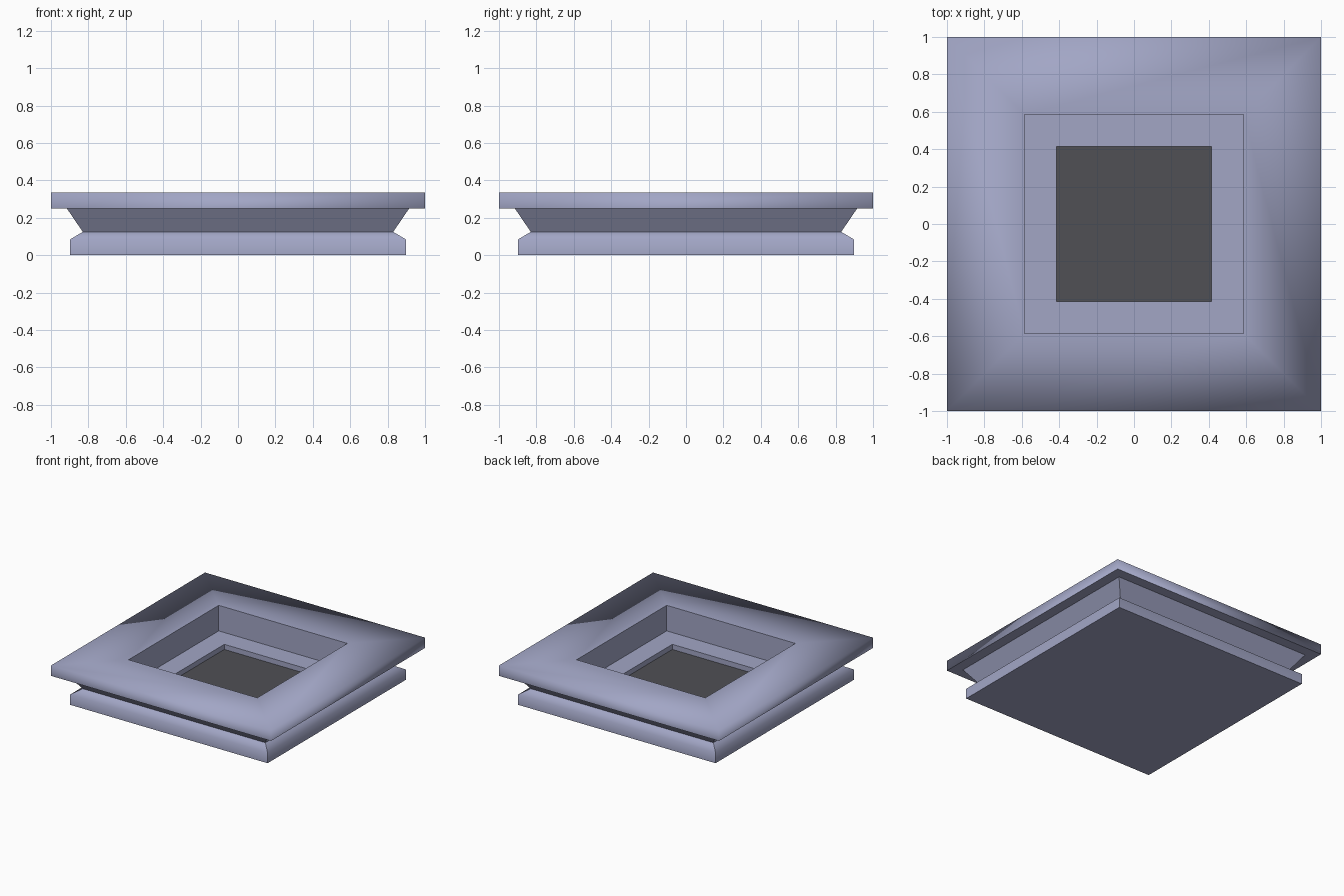
import bpy, bmesh

if "Cube" in bpy.data.objects:
    bpy.data.objects.remove(bpy.data.objects["Cube"])


def material(name, rgb):
    m = bpy.data.materials.new(name)
    m.diffuse_color = (*rgb, 1)
    m.use_nodes = True
    m.node_tree.nodes["Principled BSDF"].inputs["Base Color"].default_value = m.diffuse_color
    return m


slate = material("slate blue", (0.36, 0.38, 0.56))
dark = material("dark grey", (0.08, 0.08, 0.09))


def square_loft(name, profile, mat, sharp=(), hard_corners=False, cap_first=False, cap_last=False):
    """Loft square rings; profile is (half width, z), sharp lists hard ring indices."""
    bm = bmesh.new()
    rings = [[bm.verts.new((sx * r, sy * r, z))
              for sx, sy in ((-1, -1), (1, -1), (1, 1), (-1, 1))] for r, z in profile]
    for a, b in zip(rings, rings[1:]):
        for i in range(4):
            j = (i + 1) % 4
            bm.faces.new((a[i], a[j], b[j], b[i]))
    if cap_first:
        bm.faces.new(rings[0][::-1])
    if cap_last:
        bm.faces.new(rings[-1])
    for f in bm.faces:
        f.smooth = True
    for k in sharp:
        for i in range(4):
            bm.edges.get((rings[k][i], rings[k][(i + 1) % 4])).smooth = False
    if hard_corners:
        for a, b in zip(rings, rings[1:]):
            for i in range(4):
                bm.edges.get((a[i], b[i])).smooth = False
    mesh = bpy.data.meshes.new(name)
    bm.to_mesh(mesh)
    bm.free()
    mesh.materials.append(mat)
    ob = bpy.data.objects.new(name, mesh)
    bpy.context.collection.objects.link(ob)
    return ob


# chamfered foot with flat underside
square_loft("base", [(0.897, 0), (0.897, 0.085), (0.83, 0.125)], slate,
            sharp=(0,), hard_corners=True, cap_first=True)
# flared neck between foot and rim
square_loft("neck", [(0.83, 0.125), (0.915, 0.25)], slate, hard_corners=True)
# overhanging underside of the rim
square_loft("rim_underside", [(0.915, 0.25), (1, 0.25)], slate)
# softly shaded rim
square_loft("rim", [(1, 0.25), (1, 0.335), (0.585, 0.335)], slate)
# opening wall, ledge and inner step
square_loft("well", [(0.585, 0.335), (0.585, 0.125), (0.415, 0.125), (0.415, 0.083)], slate,
            sharp=(1, 2), hard_corners=True)
# dark floor of the well
square_loft("well_floor", [(0.415, 0.083), (0.2, 0.083)], dark, cap_last=True)
